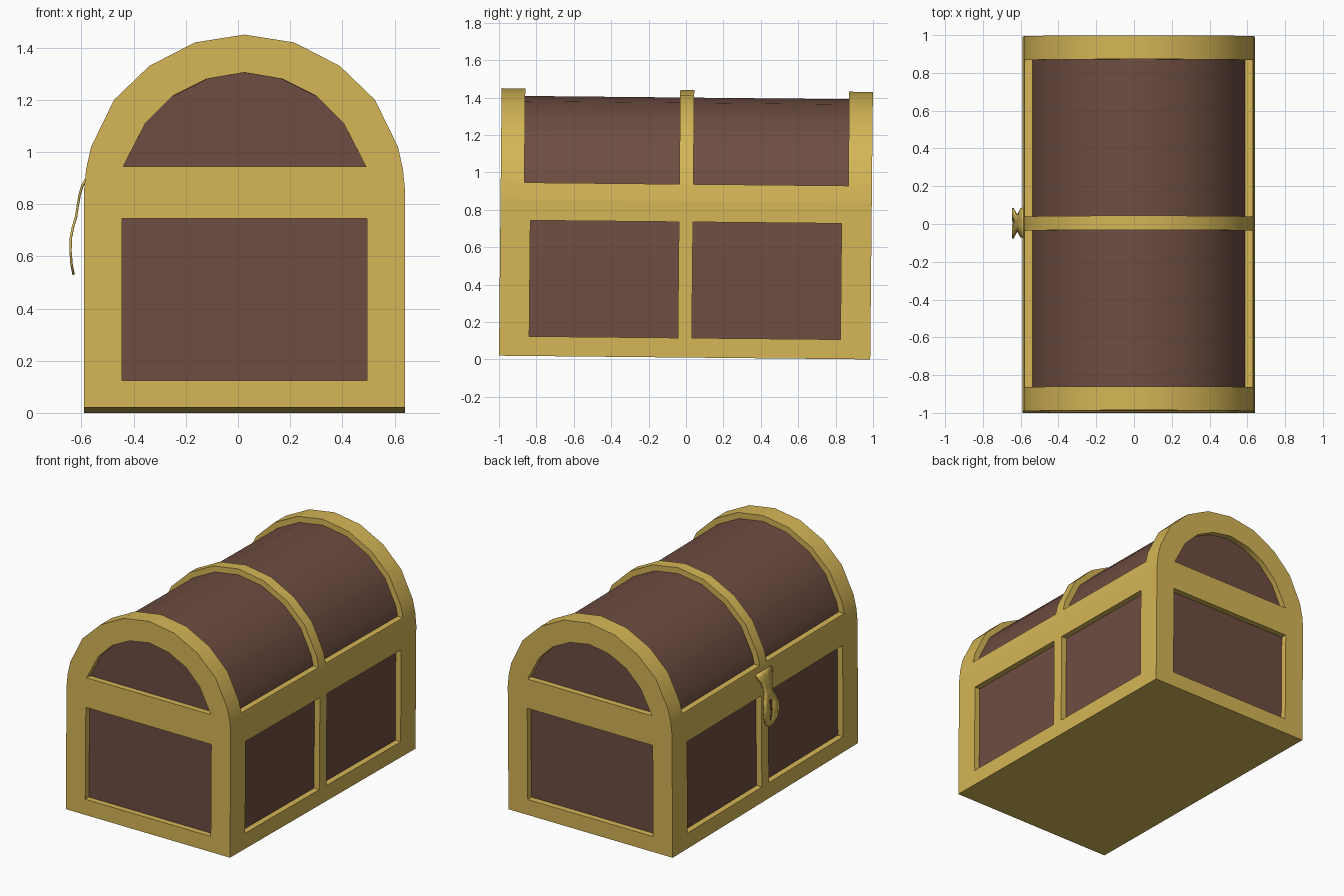
import bpy, bmesh
from mathutils import Matrix

if "Cube" in bpy.data.objects:
    bpy.data.objects.remove(bpy.data.objects["Cube"])

# The whole chest leans very slightly along its length
PLACE = Matrix.Translation((0.025, -0.0075, 0.01)) @ Matrix.Rotation(-0.01, 4, 'X')
HALF_L, HALF_W, SEAM = 0.9925, 0.615, 0.835


def material(name, rgb):
    m = bpy.data.materials.new(name)
    m.diffuse_color = (*rgb, 1)
    m.use_nodes = True
    m.node_tree.nodes["Principled BSDF"].inputs["Base Color"].default_value = m.diffuse_color
    return m


gold = material("gold trim", (0.66, 0.465, 0.093))
brown = material("brown wood", (0.153, 0.074, 0.053))


def finish(name, bm, mat):
    bmesh.ops.recalc_face_normals(bm, faces=bm.faces)
    me = bpy.data.meshes.new(name)
    bm.to_mesh(me)
    bm.free()
    me.materials.append(mat)
    ob = bpy.data.objects.new(name, me)
    ob.matrix_world = PLACE
    bpy.context.collection.objects.link(ob)
    return ob


def extrude_y(bm, profile, y0, y1):
    """Prism from an x-z profile between two y positions."""
    f = bm.faces.new([bm.verts.new((x, y0, z)) for x, z in profile])
    new = bmesh.ops.extrude_face_region(bm, geom=[f])["geom"]
    for v in new:
        if isinstance(v, bmesh.types.BMVert):
            v.co.y = y1


def box(bm, x0, x1, y0, y1, z0, z1):
    extrude_y(bm, [(x0, z0), (x1, z0), (x1, z1), (x0, z1)], y0, y1)


def mirrored(half):
    """Right half profile, bottom to apex, completed to the left."""
    return half + [(-x, z) for x, z in reversed(half[:-1])]


def inset(half, d):
    kx, kz = 1 - d / HALF_W, 1 - d / 0.595
    return [(x * kx, SEAM + (z - SEAM) * kz) for x, z in half]


def carve(ob, name, bm):
    cutter = finish(name, bm, gold)
    cutter.hide_render = True
    cutter.hide_set(True)
    mod = ob.modifiers.new("panels", 'BOOLEAN')
    mod.operation, mod.solver, mod.object = 'DIFFERENCE', 'EXACT', cutter
    bpy.context.view_layer.update()
    bpy.context.view_layer.objects.active = ob
    bpy.ops.object.modifier_apply(modifier=mod.name)
    bpy.data.objects.remove(cutter)


def smooth(ob):
    bpy.ops.object.select_all(action='DESELECT')
    ob.select_set(True)
    bpy.context.view_layer.objects.active = ob
    bpy.ops.object.shade_smooth_by_angle(angle=0.52)


arch = [(0.615, 0.835), (0.607, 0.915), (0.588, 1.0), (0.5, 1.18),
        (0.365, 1.31), (0.19, 1.40), (0, 1.43)]
CUT, CORE = 0.045, 0.04

# Gold base frame with recessed panel openings
bm = bmesh.new()
box(bm, -HALF_W, HALF_W, -HALF_L, HALF_L, 0, SEAM)
base = finish("base_frame", bm, gold)
bm = bmesh.new()
for s in (-1, 1):
    box(bm, -0.47, 0.47, s * (HALF_L - CUT), s * 1.2, 0.105, 0.725)
    for t in (-1, 1):
        box(bm, s * (HALF_W - CUT), s * 0.8, t * 0.0375, t * 0.832, 0.105, 0.725)
carve(base, "base_cutter", bm)

# Gold lid frame: rails, three arched ribs and end openings
bm = bmesh.new()
extrude_y(bm, mirrored(arch), -HALF_L, HALF_L)
lid = finish("lid_frame", bm, gold)
bm = bmesh.new()
ledge = 0.927
inner = [(0.561, ledge)] + inset(arch, CUT)[2:]
shell = [(-0.8, ledge), (-0.8, 1.6), (0.8, 1.6), (0.8, ledge)] + mirrored(inner)
window = mirrored([(0.465, 0.925), (0.38, 1.09), (0.275, 1.195), (0.145, 1.26), (0, 1.285)])
for s in (-1, 1):
    extrude_y(bm, shell, s * 0.0375, s * 0.866)
    extrude_y(bm, window, s * (HALF_L - CUT), s * 1.2)
carve(lid, "lid_cutter", bm)
smooth(lid)

# Brown wooden core showing through every opening
bm = bmesh.new()
half = [(HALF_W - CORE, 0.04)] + inset(arch, CORE)
extrude_y(bm, mirrored(half), -HALF_L + CORE, HALF_L - CORE)
smooth(finish("wooden_core", bm, brown))

# Curved clasp with a keyhole slot: (x, z, half width) down its length
path = [(-0.608, 0.885, 0.08), (-0.622, 0.86, 0.078), (-0.632, 0.825, 0.058),
        (-0.639, 0.785, 0.045), (-0.646, 0.74, 0.045), (-0.658, 0.70, 0.065),
        (-0.666, 0.66, 0.08), (-0.667, 0.61, 0.08), (-0.663, 0.56, 0.062),
        (-0.657, 0.53, 0.035), (-0.655, 0.52, 0.018)]
bm = bmesh.new()
rows = [[bm.verts.new((x, 0.005 + y, z)) for y in (-w, -0.012, 0.012, w)] for x, z, w in path]
for i in range(len(rows) - 1):
    for j in range(3):
        if j == 1 and 5 <= i <= 7:
            continue
        a, b = rows[i], rows[i + 1]
        bm.faces.new((a[j], a[j + 1], b[j + 1], b[j]))
clasp = finish("clasp", bm, gold)
mod = clasp.modifiers.new("thickness", 'SOLIDIFY')
mod.thickness, mod.offset = 0.009, 0
smooth(clasp)
